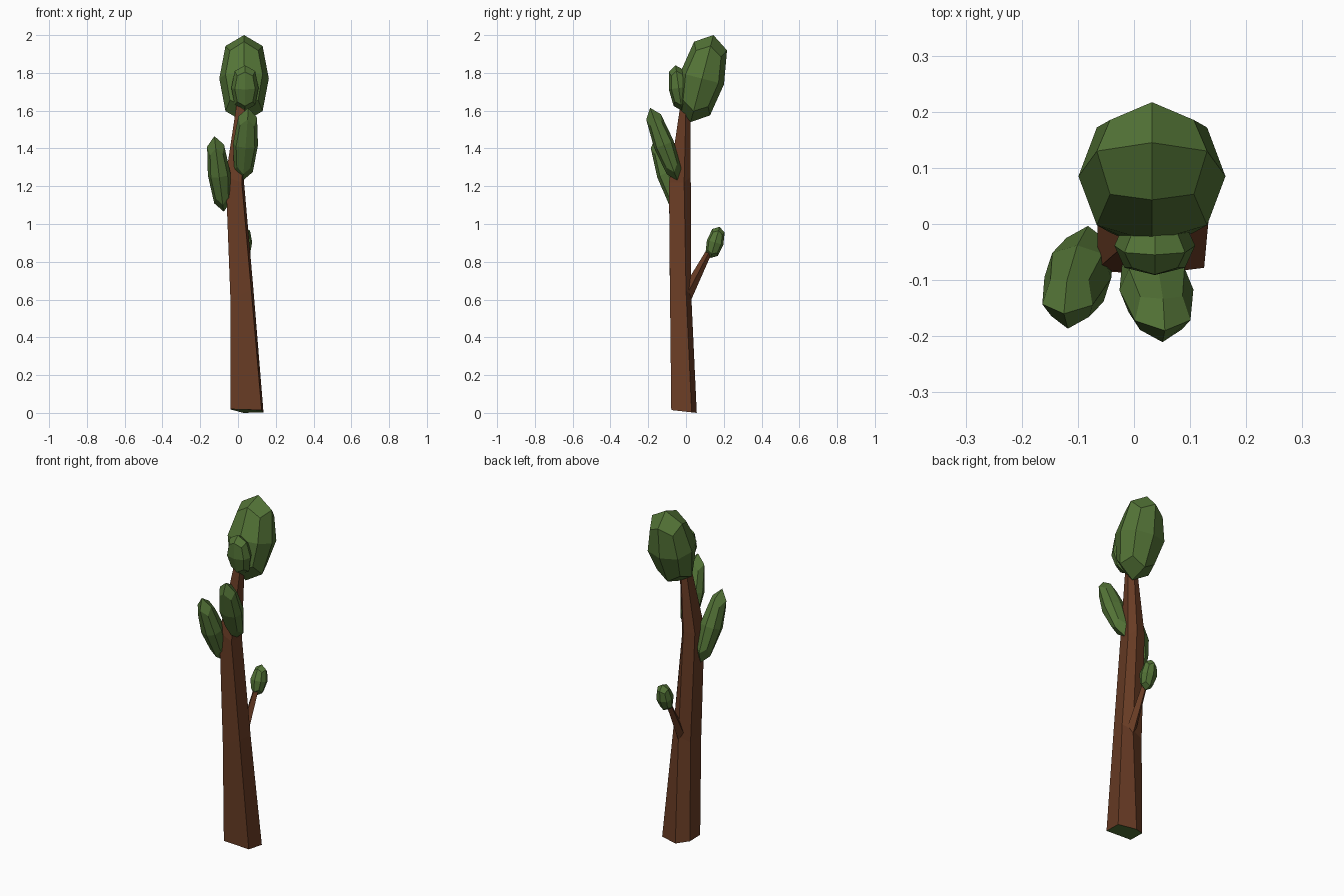
import bpy, bmesh
from mathutils import Vector

if "Cube" in bpy.data.objects:
    bpy.data.objects.remove(bpy.data.objects["Cube"])


def material(name, rgb):
    m = bpy.data.materials.new(name)
    m.diffuse_color = (*rgb, 1)
    m.use_nodes = True
    m.node_tree.nodes["Principled BSDF"].inputs["Base Color"].default_value = m.diffuse_color
    return m


BARK = material("bark brown", (0.14, 0.045, 0.018))
LEAF = material("leaf green", (0.088, 0.175, 0.038))


def finish(name, bm, *mats):
    bmesh.ops.recalc_face_normals(bm, faces=bm.faces)
    mesh = bpy.data.meshes.new(name)
    bm.to_mesh(mesh)
    bm.free()
    for m in mats:
        mesh.materials.append(m)
    ob = bpy.data.objects.new(name, mesh)
    bpy.context.collection.objects.link(ob)
    return ob


def loft(name, rings, *mats, foot_colour=0):
    """Skin a stack of equal-sided rings and cap both ends."""
    bm = bmesh.new()
    loops = [[bm.verts.new(p) for p in ring] for ring in rings]
    n = len(loops[0])
    for a, b in zip(loops, loops[1:]):
        for i in range(n):
            j = (i + 1) % n
            bm.faces.new((a[i], a[j], b[j], b[i]))
    bm.faces.new(loops[0]).material_index = foot_colour
    bm.faces.new(loops[-1])
    return finish(name, bm, *mats)


def foliage(name, bottom, top, rx, ry):
    """Rounded 2x2 cube stretched between two tips."""
    bottom, top = Vector(bottom), Vector(top)
    axis = top - bottom
    bm = bmesh.new()
    bmesh.ops.create_cube(bm, size=2)
    bmesh.ops.subdivide_edges(bm, edges=bm.edges[:], cuts=1, use_grid_fill=True)
    turn = Vector((0, 0, 1)).rotation_difference(axis)
    for v in bm.verts:
        kind = sum(abs(c) > 0.5 for c in v.co)       # face centre, edge or corner
        p = v.co * (1, 0.75, 0.57)[kind - 1]
        v.co = (bottom + top) / 2 + turn @ Vector((p.x * rx, p.y * ry, p.z * axis.length / 2))
    return finish(name, bm, LEAF)


# Trunk: five-sided, bending left and then back to the top
loft("trunk", [
    [(-0.04, -0.075, 0.02), (0.125, -0.078, 0.015), (0.135, 0.03, 0.003), (0.03, 0.057, 0), (-0.04, 0.02, 0.018)],
    [(-0.04, -0.085, 0.6), (0.07, -0.085, 0.65), (0.082, 0.0, 0.65), (0.03, 0.028, 0.62), (-0.04, 0.015, 0.6)],
    [(-0.065, -0.08, 1.25), (0.02, -0.09, 1.22), (0.032, -0.01, 1.22), (0.0, 0.025, 1.25), (-0.065, 0.01, 1.25)],
    [(-0.008, -0.03, 1.63), (0.035, -0.03, 1.63), (0.043, 0.0, 1.63), (0.02, 0.022, 1.63), (-0.008, 0.015, 1.63)],
], BARK, LEAF, foot_colour=1)

# Side branch at the back
loft("side_branch", [
    [(0.0, 0.018, 0.64), (0.03, 0.015, 0.57), (0.055, 0.012, 0.64), (0.03, 0.015, 0.71)],
    [(0.015, 0.137, 0.88), (0.03, 0.145, 0.865), (0.045, 0.137, 0.88), (0.03, 0.125, 0.89)],
], BARK)

# Foliage clumps
foliage("crown", (0.032, 0.025, 1.54), (0.032, 0.145, 2.0), 0.131, 0.12)
foliage("small_crown", (0.037, -0.022, 1.6), (0.037, -0.055, 1.84), 0.072, 0.053)
foliage("front_clump", (0.025, -0.045, 1.23), (0.055, -0.19, 1.615), 0.066, 0.055)
foliage("left_clump", (-0.075, -0.03, 1.065), (-0.125, -0.16, 1.465), 0.06, 0.06)
foliage("branch_clump", (0.03, 0.13, 0.82), (0.03, 0.178, 0.985), 0.045, 0.045)
